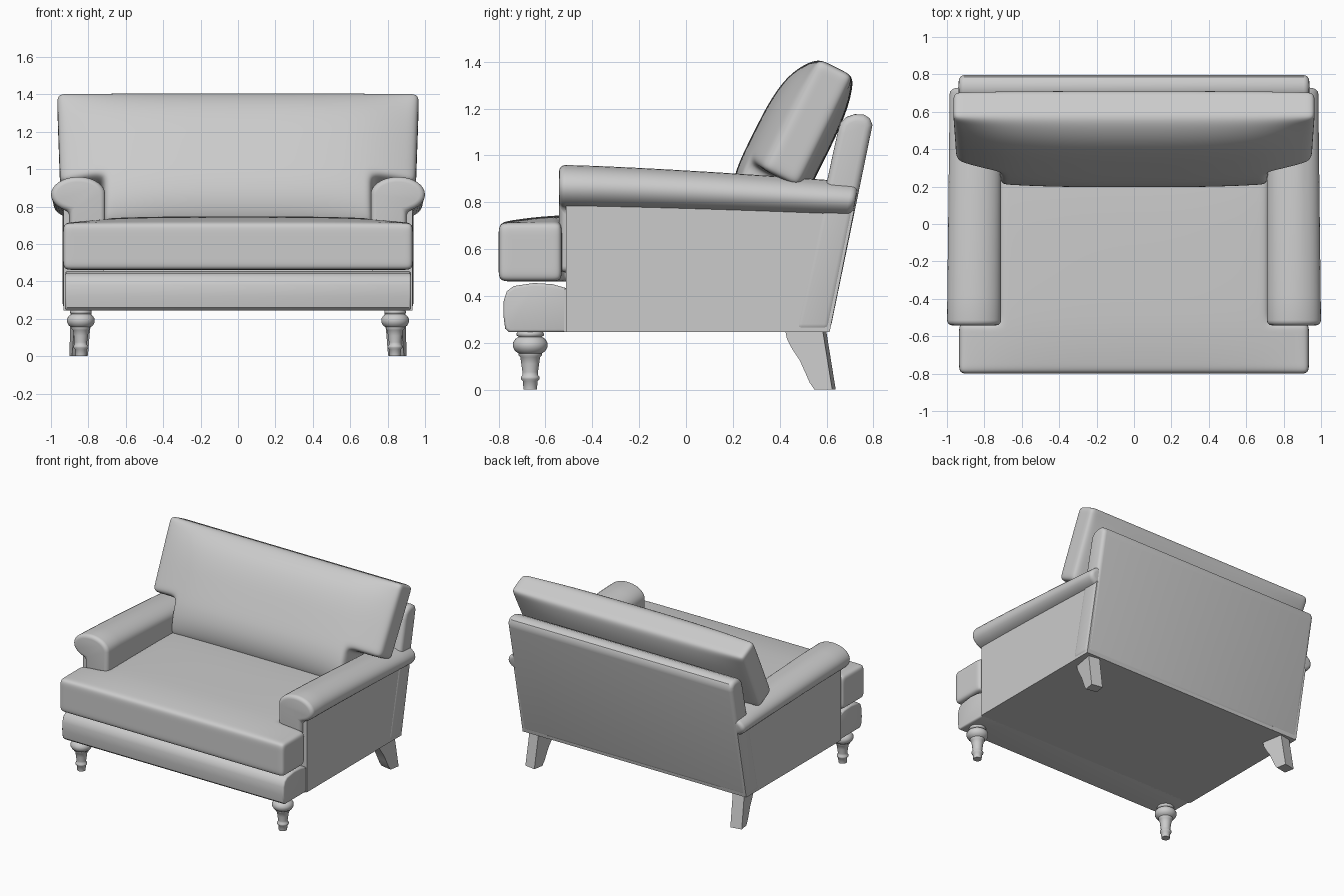
import bpy, bmesh, math
from mathutils import Vector, Matrix

if "Cube" in bpy.data.objects:
    bpy.data.objects.remove(bpy.data.objects["Cube"])


def finish(name, bm, angle=35, bevel=0.0, segments=4):
    """Optionally round the hard edges, then make a smooth-shaded object."""
    bmesh.ops.recalc_face_normals(bm, faces=bm.faces)
    if bevel:
        hard = [e for e in bm.edges if e.calc_face_angle(0) > math.radians(50)]
        bmesh.ops.bevel(bm, geom=hard, offset=bevel, segments=segments,
                        profile=0.5, affect='EDGES', clamp_overlap=False)
    me = bpy.data.meshes.new(name)
    bm.to_mesh(me)
    bm.free()
    ob = bpy.data.objects.new(name, me)
    bpy.context.collection.objects.link(ob)
    bpy.ops.object.select_all(action='DESELECT')
    ob.select_set(True)
    bpy.context.view_layer.objects.active = ob
    bpy.ops.object.shade_smooth_by_angle(angle=math.radians(angle))
    return ob


def loft(name, rings, matrix=None, **kw):
    """Skin a list of equal-length closed rings and cap both ends."""
    bm = bmesh.new()
    vs = [[bm.verts.new(p) for p in r] for r in rings]
    n = len(rings[0])
    for a, b in zip(vs, vs[1:]):
        for i in range(n):
            j = (i + 1) % n
            bm.faces.new((a[i], a[j], b[j], b[i]))
    bm.faces.new(vs[0])
    bm.faces.new(vs[-1])
    if matrix:
        bm.transform(matrix)
    return finish(name, bm, **kw)


def slab(name, profile, x0, x1, **kw):
    """Side profile (y, z) swept across x."""
    return loft(name, [[(x, y, z) for y, z in profile] for x in (x0, x1)], **kw)


def cushion(name, xs, rows, neck, is_ear, levels, bulge, matrix, flare=0.0, crease=0.0):
    """T-shaped pillow: grid faces top and bottom, banded rim, subdivided."""
    xs = [-x for x in reversed(xs)] + [0] + xs
    width, v0, v1 = xs[-1], rows[0], rows[-1]
    bm = bmesh.new()
    verts = {}

    def vert(i, j, k):
        if (i, j, k) not in verts:
            x, v, h = xs[i], rows[j], levels[k]
            vn = (2 * v - v0 - v1) / (v1 - v0)
            f = (1 - (x / width) ** 4) * (1 - vn ** 4)
            if k == 0:
                h -= bulge[0] * f
            elif k == len(levels) - 1:
                h += bulge[1] * f
            verts[i, j, k] = bm.verts.new((x * (1 + flare * vn), v, h))
        return verts[i, j, k]

    top, edges = len(levels) - 1, set()
    for i in range(len(xs) - 1):
        for j in range(len(rows) - 1):
            if abs(xs[i] + xs[i + 1]) / 2 > neck and not is_ear((rows[j] + rows[j + 1]) / 2):
                continue
            c = [(i, j), (i + 1, j), (i + 1, j + 1), (i, j + 1)]
            for k in (0, top):
                bm.faces.new([vert(*p, k) for p in c])
            edges |= {(c[m], c[(m + 1) % 4]) for m in range(4)}
    for a, b in edges:
        if (b, a) not in edges:
            for k in range(top):
                bm.faces.new((vert(*a, k), vert(*b, k), vert(*b, k + 1), vert(*a, k + 1)))
    if crease:
        layer = bm.edges.layers.float.new("crease_edge")
        rim = {verts[p + (k,)] for e in edges if e[::-1] not in edges for p in e for k in (0, top)}
        for e in bm.edges:
            if e.verts[0] in rim and e.verts[1] in rim and e.calc_face_angle(0) > 0.6:
                e[layer] = crease
    bm.transform(matrix)
    ob = finish(name, bm, angle=180)
    mod = ob.modifiers.new("soft", 'SUBSURF')
    mod.levels = mod.render_levels = 3
    return ob


# Frame: body block, front rail and raked back
slab("body", [(-0.52, 0.245), (0.612, 0.245), (0.65, 0.45), (-0.52, 0.43)], -0.925, 0.925)
slab("front_rail", [(-0.50, 0.245), (-0.755, 0.245), (-0.772, 0.26), (-0.78, 0.32), (-0.778, 0.38),
                    (-0.765, 0.42), (-0.735, 0.442), (-0.65, 0.455), (-0.57, 0.45), (-0.50, 0.43)],
     -0.925, 0.925, bevel=0.012, segments=3)
slab("back_frame", [(0.46, 0.25), (0.615, 0.25), (0.79, 1.10), (0.796, 1.13), (0.785, 1.158),
                    (0.76, 1.174), (0.72, 1.176), (0.685, 1.164), (0.66, 1.14), (0.648, 1.10)],
     -0.937, 0.937, bevel=0.03)

# Arms: flat side panel and a rolled top that slopes down to the back
for side, s in (("left", -1), ("right", 1)):
    slab(side + "_arm_panel", [(-0.512, 0.245), (0.613, 0.245), (0.718, 0.765), (-0.512, 0.80)],
         s * 0.72, s * 0.932)
    section = [(0.90, 0.5), (0.715, 0.5), (0.71, 0.70)]
    for i in range(25):
        a = math.radians(180 - i * 10.5)
        section.append((0.855 + 0.145 * math.cos(a), 0.865 + 0.095 * math.sin(a)))
    rings = []
    for k in range(9):
        t = k / 8
        drop = t ** 1.3
        ring = []
        for x, z in section:
            z -= drop * (0.04 + 0.035 * (z - 0.77) / 0.19)
            end = 0.708 + (z - 0.73) * 0.2
            ring.append((s * (x - 0.015 * t * (x > 0.9)), -0.542 + t * (end + 0.542), z))
        rings.append(ring)
    loft(side + "_arm_roll", rings, bevel=0.028)

# Seat cushion: front corners wrap round the arms
cushion("seat_cushion", [0.2, 0.4, 0.58, 0.66, 0.725, 0.79, 0.88, 0.935],
        [-0.80, -0.745, -0.66, -0.58, -0.53, -0.46, -0.3, -0.1, 0.1, 0.3, 0.42, 0.48],
        0.725, lambda v: v < -0.53, [0.462, 0.52, 0.655, 0.712], (0.0, 0.036), Matrix())

# Back cushion: leaning, with ears resting on the arms
up = Vector((0, 0.447, 0.894))
out = Vector((0, -0.894, 0.447))
lean = Matrix.Translation((0, 0.22, 0.72)) @ Matrix(((1, 0, 0), up, out)).transposed().to_4x4()
cushion("back_cushion", [0.2, 0.4, 0.58, 0.67, 0.725, 0.80, 0.89, 0.955],
        [-0.01, 0.05, 0.12, 0.19, 0.245, 0.31, 0.42, 0.53, 0.64, 0.72, 0.775],
        0.725, lambda v: v > 0.245, [-0.165, -0.11, -0.055, 0.0], (0.05, 0.108), lean,
        flare=0.013, crease=0.75)

# Legs: turned at the front, splayed and tapered at the back
turning = [(0.052, 0.25), (0.058, 0.24), (0.058, 0.232), (0.05, 0.225), (0.064, 0.216),
           (0.074, 0.20), (0.074, 0.182), (0.064, 0.164), (0.05, 0.155), (0.05, 0.146),
           (0.042, 0.138), (0.038, 0.11), (0.033, 0.075), (0.033, 0.062), (0.04, 0.055),
           (0.04, 0.045), (0.031, 0.036), (0.029, 0.0)]
curve = [(0.43, 0.25), (0.437, 0.215), (0.46, 0.172), (0.492, 0.125), (0.515, 0.075),
         (0.535, 0.03), (0.556, 0.0), (0.633, 0.0), (0.592, 0.25)]
for side, s in (("left", -1), ("right", 1)):
    loft(side + "_front_leg",
         [[(s * 0.84 + r * math.cos(a * math.tau / 32), -0.665 + r * math.sin(a * math.tau / 32), z)
           for a in range(32)] for r, z in turning], angle=50)
    pivot = Matrix.Translation((s * 0.845, 0.55, 0))
    turn = pivot @ Matrix.Rotation(-s * math.radians(10), 4, 'Z') @ Matrix.Translation((0, -0.55, 0))
    loft(side + "_back_leg", [[(x, y, z) for y, z in curve] for x in (-0.043, 0.043)], turn)
